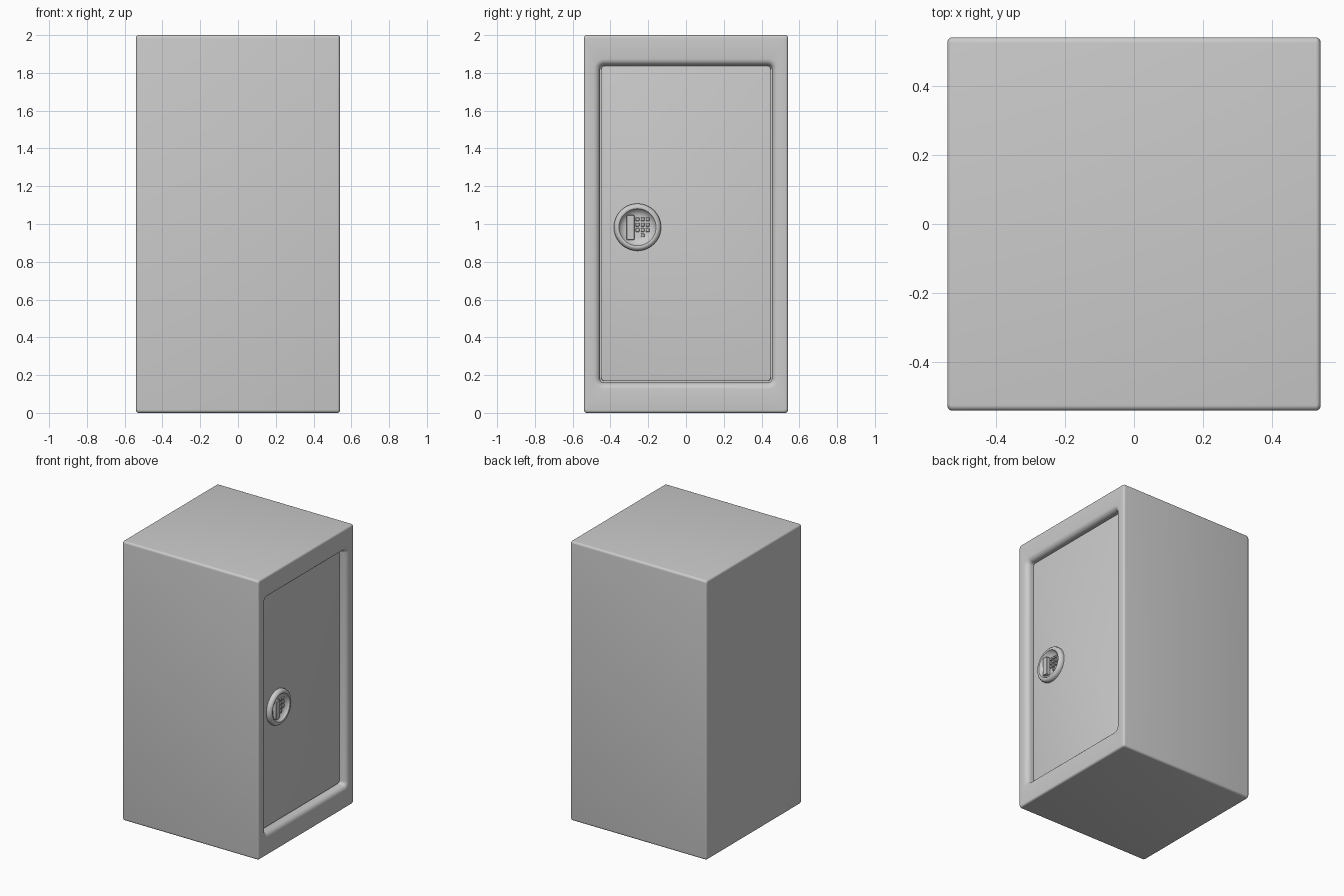
import bpy, bmesh, math

old = bpy.data.objects.get("Cube")
if old:
    bpy.data.objects.remove(old, do_unlink=True)

grey = bpy.data.materials.new("light_grey_metal")
grey.use_nodes = True
grey.diffuse_color = (0.6, 0.6, 0.6, 1)
grey.node_tree.nodes["Principled BSDF"].inputs["Base Color"].default_value = (0.6, 0.6, 0.6, 1)


def rounded_rect(half_y, half_z, radius, steps=5):
    """Outline of a rounded rectangle, counter-clockwise seen from +x."""
    pts = []
    for k, (sy, sz) in enumerate([(1, 1), (-1, 1), (-1, -1), (1, -1)]):
        for i in range(steps + 1):
            a = math.pi / 2 * (k + i / steps)
            pts.append((sy * (half_y - radius) + radius * math.cos(a),
                        sz * (half_z - radius) + radius * math.sin(a)))
    return pts


def circle(radius, steps=64):
    return [(radius * math.cos(2 * math.pi * i / steps),
             radius * math.sin(2 * math.pi * i / steps)) for i in range(steps)]


def loft(name, rings, centre, angle=35):
    """Skin (x, outline) rings along x and cap both ends."""
    bm = bmesh.new()
    cy, cz = centre
    loops = [[bm.verts.new((x, cy + y, cz + z)) for y, z in outline] for x, outline in rings]
    for a, b in zip(loops, loops[1:]):
        for i in range(len(a)):
            j = (i + 1) % len(a)
            bm.faces.new((a[i], a[j], b[j], b[i]))
    bm.faces.new(loops[0][::-1])
    bm.faces.new(loops[-1])
    mesh = bpy.data.meshes.new(name)
    bm.to_mesh(mesh)
    bm.free()
    mesh.materials.append(grey)
    ob = bpy.data.objects.new(name, mesh)
    bpy.context.collection.objects.link(ob)
    bpy.ops.object.select_all(action='DESELECT')
    ob.select_set(True)
    bpy.context.view_layer.objects.active = ob
    bpy.ops.object.shade_smooth_by_angle(angle=math.radians(angle))
    return ob


def quarter(n=5):
    return [(math.sin(math.pi / 2 * i / n), math.cos(math.pi / 2 * i / n)) for i in range(n + 1)]


HALF, TALL = 0.54, 1.0      # cabinet half width and half height
DOOR_Y, DOOR_Z = 0.455, 0.84
EDGE, LIP = 0.014, 0.035    # outer edge rounding, door frame rounding
DOOR_X = 0.492              # front of the door panel

# Cabinet: rounded shell, front frame, rounded lip and door recess in one skin
rings = []
for s, c in quarter():
    inset = EDGE * (1 - s)
    rings.append((-HALF + EDGE * (1 - c), rounded_rect(HALF - inset, TALL - inset, 0.016)))
for s, c in quarter():
    inset = EDGE * (1 - c)
    rings.append((HALF - EDGE * (1 - s), rounded_rect(HALF - inset, TALL - inset, 0.016)))
for s, c in quarter():
    grow = LIP * (1 - s)
    rings.append((HALF - LIP * (1 - c), rounded_rect(DOOR_Y + grow, DOOR_Z + grow, 0.022 + grow)))
rings.append((0.47, rounded_rect(DOOR_Y, DOOR_Z, 0.022)))
loft("cabinet", rings, (0, TALL))

# Door panel with a narrow gap around it
panel = []
for x, inset in [(0.465, 0.005), (DOOR_X - 0.004, 0.005), (DOOR_X - 0.001, 0.006), (DOOR_X, 0.009)]:
    panel.append((x, rounded_rect(DOOR_Y - inset, DOOR_Z - inset, 0.02)))
loft("door", panel, (0, TALL + 0.003))

# Lock dial: raised round rim with a concave dish
LOCK = (-0.257, 0.983)
profile = [(-0.005, 0.125), (0.012, 0.125), (0.022, 0.122), (0.030, 0.114), (0.033, 0.106),
           (0.031, 0.098), (0.022, 0.092), (0.013, 0.083), (0.007, 0.072), (0.004, 0.06)]
loft("lock_dial", [(DOOR_X + x, circle(r)) for x, r in profile], LOCK, 40)


def block(name, y, z, half_y, half_z, height, radius):
    """Small raised block with softened front edge."""
    rings = [(DOOR_X, rounded_rect(half_y, half_z, radius, 3)),
             (DOOR_X + height - 0.003, rounded_rect(half_y, half_z, radius, 3)),
             (DOOR_X + height, rounded_rect(half_y - 0.002, half_z - 0.002, radius, 3))]
    loft(name, rings, (y, z), 30)


# Pull handle and keypad
block("pull_handle", -0.294, 0.981, 0.021, 0.066, 0.032, 0.006)
keys = [(c, r) for r in range(3) for c in range(3)] + [(1, 3)]
for n, (c, r) in enumerate(keys):
    block(f"key_{n}", -0.257 + 0.027 * c, 1.025 - 0.0285 * r, 0.0095, 0.0095, 0.014, 0.002)
